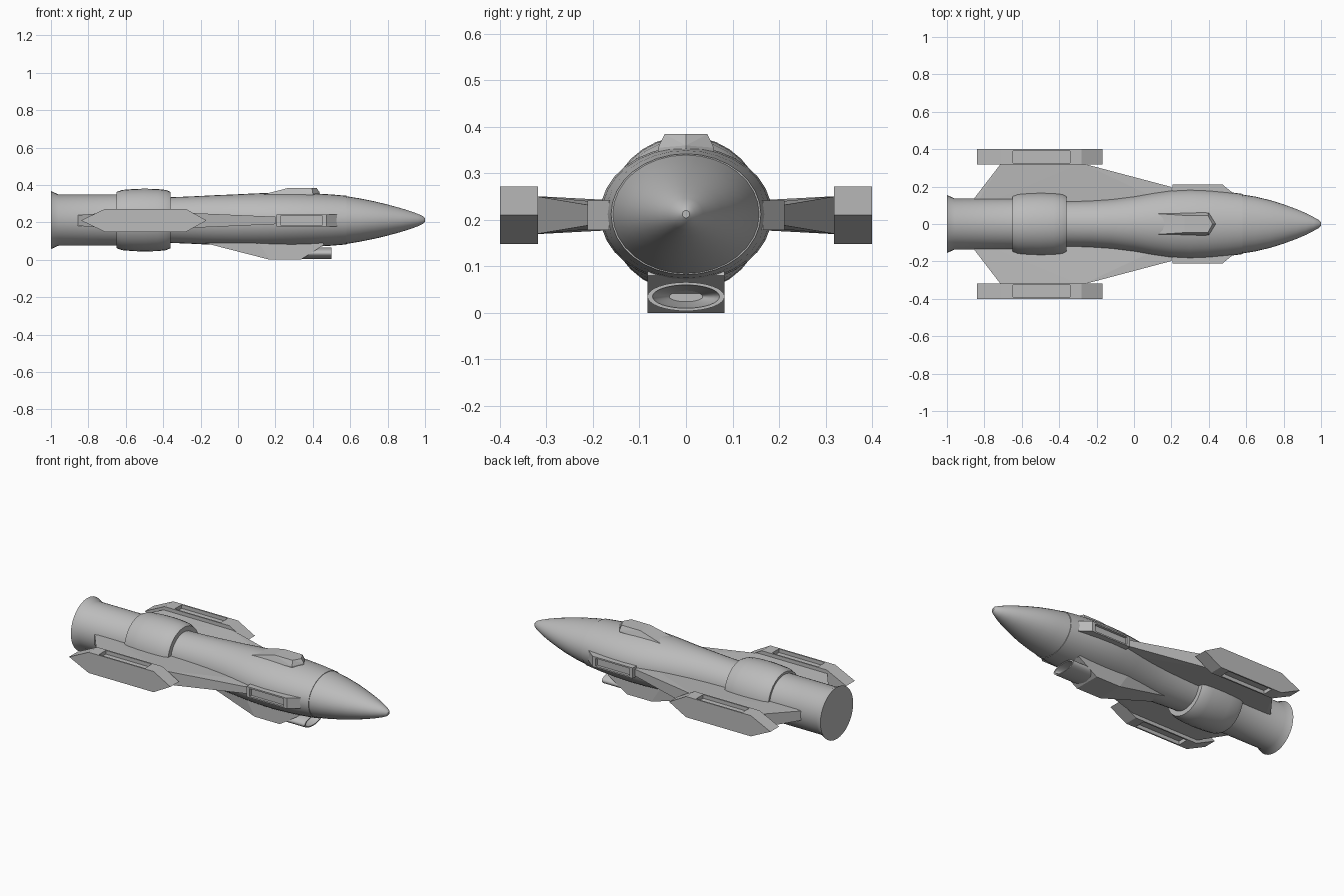
import bpy, bmesh, math
from mathutils import Vector

if "Cube" in bpy.data.objects:
    bpy.data.objects.remove(bpy.data.objects["Cube"])

AXIS_Z = 0.212

grey = bpy.data.materials.new("hull_grey")
grey.diffuse_color = (0.5, 0.5, 0.5, 1)
grey.use_nodes = True
grey.node_tree.nodes["Principled BSDF"].inputs["Base Color"].default_value = grey.diffuse_color


def finish(name, bm, smooth=None, mirror=False):
    bmesh.ops.recalc_face_normals(bm, faces=bm.faces[:])
    me = bpy.data.meshes.new(name)
    bm.to_mesh(me)
    bm.free()
    me.materials.append(grey)
    if smooth:
        me.shade_smooth()
        me.set_sharp_from_angle(angle=math.radians(smooth))
    ob = bpy.data.objects.new(name, me)
    bpy.context.collection.objects.link(ob)
    if mirror:
        mod = ob.modifiers.new("mirror", 'MIRROR')
        mod.use_axis = (False, True, False)
    return ob


def loft(name, stations, cz=AXIS_Z, n=32):
    """Elliptical rings along x: (x, half width, half height)."""
    bm = bmesh.new()
    rings = []
    for x, ry, rz in stations:
        rings.append([bm.verts.new((x, ry * math.cos(2 * math.pi * i / n),
                                    cz + rz * math.sin(2 * math.pi * i / n)))
                      for i in range(n)])
    for a, b in zip(rings, rings[1:]):
        for i in range(n):
            j = (i + 1) % n
            bm.faces.new((a[i], a[j], b[j], b[i]))
    bm.faces.new(rings[0])
    bm.faces.new(rings[-1])
    return finish(name, bm, smooth=32)


def solid(points):
    """Convex flat-faced solid around the points."""
    bm = bmesh.new()
    for p in points:
        bm.verts.new(p)
    bmesh.ops.convex_hull(bm, input=bm.verts[:])
    bmesh.ops.dissolve_limit(bm, angle_limit=0.01, verts=bm.verts[:], edges=bm.edges[:])
    bm.normal_update()
    return bm


def slot(bm, direction, margin, x_scale, depth):
    """Sink a rectangular recess into the face pointing along direction."""
    d = Vector(direction)
    face = max(bm.faces, key=lambda f: f.normal.dot(d))
    bmesh.ops.inset_individual(bm, faces=[face], thickness=margin)
    cx = face.calc_center_median().x
    for v in face.verts:
        v.co.x = cx + (v.co.x - cx) * x_scale
    new = bmesh.ops.extrude_discrete_faces(bm, faces=[face])["faces"][0]
    bmesh.ops.translate(bm, verts=new.verts[:], vec=-d * depth)
    bm.normal_update()


# Fuselage, nose and engine
loft("fuselage", [(-0.45, 0.12, 0.12), (-0.36, 0.122, 0.122), (-0.24, 0.125, 0.127),
                  (-0.12, 0.133, 0.133), (0.0, 0.148, 0.138), (0.1, 0.166, 0.143),
                  (0.2, 0.18, 0.146), (0.3, 0.185, 0.146), (0.4, 0.181, 0.143),
                  (0.5, 0.172, 0.137), (0.58, 0.161, 0.13)])
loft("nose_cone", [(0.57, 0.159, 0.129), (0.65, 0.146, 0.116), (0.73, 0.127, 0.1),
                   (0.8, 0.105, 0.083), (0.87, 0.079, 0.064), (0.92, 0.058, 0.048),
                   (0.96, 0.037, 0.034), (0.99, 0.02, 0.02), (1.0, 0.008, 0.008)])
loft("engine_barrel", [(-1.0, 0.155, 0.155), (-0.96, 0.137, 0.137), (-0.6, 0.137, 0.137)])
loft("engine_band", [(-0.65, 0.13, 0.13), (-0.65, 0.15, 0.15), (-0.62, 0.161, 0.161),
                     (-0.56, 0.166, 0.166), (-0.5, 0.168, 0.168), (-0.43, 0.166, 0.166),
                     (-0.385, 0.161, 0.161), (-0.36, 0.15, 0.15), (-0.36, 0.115, 0.115)])

# Wings, thicker at the tip
wing = [(0.2, 0.1, 0.02), (0.2, 0.198, 0.02), (-0.28, 0.325, 0.041),
        (-0.71, 0.325, 0.041), (-0.86, 0.13, 0.028), (-0.86, 0.08, 0.028)]
finish("wings", solid([(x, y, 0.21 + s * t) for x, y, t in wing for s in (-1, 1)]),
       mirror=True)

# Wing tip pods with a slot above and below
pod = [(-0.84, 0), (-0.71, 0.062), (-0.28, 0.062), (-0.168, 0),
       (-0.28, -0.062), (-0.71, -0.062)]
bm = solid([(x, y, 0.21 + z) for x, z in pod for y in (0.318, 0.4)])
for s in (1, -1):
    slot(bm, (0, 0, s), 0.012, 0.74, 0.022)
finish("wing_tip_pods", bm, mirror=True)

# Side housings with an outward slot
side = [(0.205, 0.12), (0.205, 0.212), (0.472, 0.212), (0.53, 0.165), (0.53, 0.12)]
bm = solid([(x, y, z) for x, y in side for z in (0.178, 0.241)])
slot(bm, (0, 1, 0), 0.012, 0.9, 0.016)
finish("side_housings", bm, mirror=True)

# Canopy wedge with a V front
canopy = [(0.08, 0.064, 0.31), (0.08, 0.058, 0.335), (0.27, 0.046, 0.384),
          (0.395, 0.046, 0.384), (0.4, 0.06, 0.355), (0.4, 0.06, 0.31),
          (0.42, 0, 0.384), (0.437, 0, 0.36), (0.437, 0, 0.31)]
finish("canopy", solid([(x, s * y, z) for x, y, z in canopy for s in (-1, 1)]))

# Belly fairing and hollow intake
belly = [(-0.2, 0.04, 0.095), (-0.2, 0.04, 0.13), (0.17, 0.083, 0), (0.335, 0.083, 0),
         (0.46, 0.083, 0.08), (0.44, 0.083, 0.11), (0.1, 0.083, 0.11)]
finish("belly_fairing", solid([(x, s * y, z) for x, y, z in belly for s in (-1, 1)]))
loft("belly_intake", [(0.28, 0.083, 0.031), (0.5, 0.083, 0.031), (0.5, 0.072, 0.025),
                      (0.45, 0.06, 0.02), (0.4, 0.036, 0.011)], cz=0.035)
